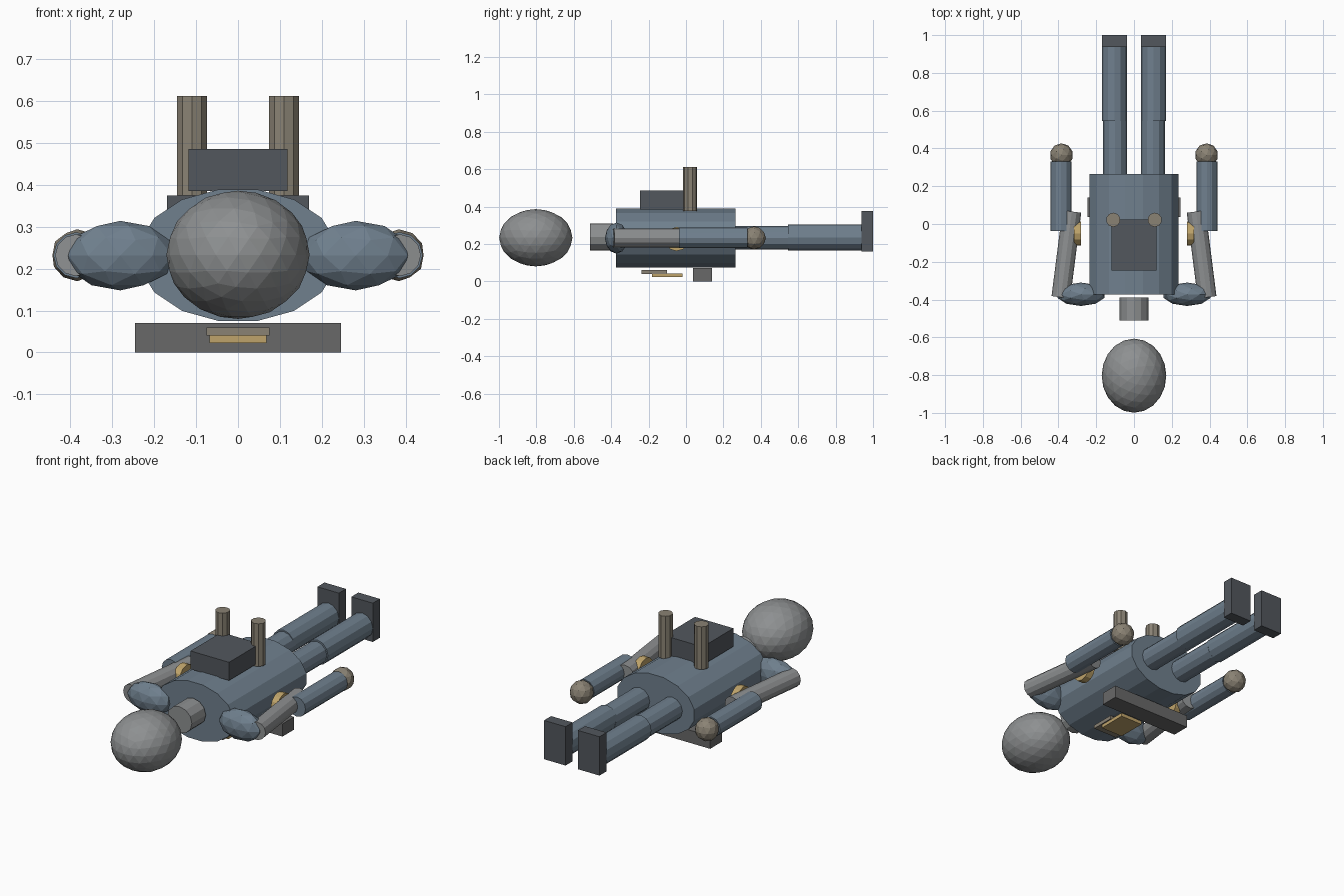
import bpy, bmesh
from math import pi
from mathutils import Vector, Matrix

if "Cube" in bpy.data.objects:
    bpy.data.objects.remove(bpy.data.objects["Cube"])


def material(name, rgb):
    m = bpy.data.materials.new(name)
    m.diffuse_color = (*rgb, 1)
    m.use_nodes = True
    m.node_tree.nodes["Principled BSDF"].inputs["Base Color"].default_value = m.diffuse_color
    return m


BLUE = material("blue_grey", (0.16, 0.215, 0.27))
DARK = material("dark_grey", (0.085, 0.095, 0.11))
BELT = material("belt_grey", (0.14, 0.14, 0.14))
GREY = material("mid_grey", (0.27, 0.28, 0.285))
BROWN = material("brown_grey", (0.255, 0.225, 0.175))
GOLD = material("gold", (0.52, 0.37, 0.145))


def finish(name, bm, mat):
    mesh = bpy.data.meshes.new(name)
    bm.to_mesh(mesh)
    bm.free()
    mesh.materials.append(mat)
    ob = bpy.data.objects.new(name, mesh)
    bpy.context.collection.objects.link(ob)
    return ob


def box(name, lo, hi, mat):
    lo, hi = Vector(lo), Vector(hi)
    bm = bmesh.new()
    bmesh.ops.create_cube(bm, size=1, matrix=Matrix.Translation((lo + hi) / 2)
                          @ Matrix.Diagonal((*(hi - lo), 1)))
    return finish(name, bm, mat)


def ball(name, centre, radii, mat, level=2):
    bm = bmesh.new()
    bmesh.ops.create_icosphere(bm, subdivisions=level, radius=1,
                               matrix=Matrix.Translation(centre) @ Matrix.Diagonal((*radii, 1)))
    return finish(name, bm, mat)


def tube(name, a, b, rx, ry, mat, sides=12, turn=0):
    # cylinder between two points, with an oval section
    a, b = Vector(a), Vector(b)
    d = b - a
    if abs(d.y) > abs(d.x) and abs(d.y) > abs(d.z):
        # keep the section's first axis level
        y = d.normalized()
        x = y.cross(Vector((0, 0, 1))).normalized()
        rot = Matrix((x, y.cross(x), y)).transposed().to_4x4()
    else:
        rot = d.to_track_quat('Z', 'Y').to_matrix().to_4x4()
    bm = bmesh.new()
    bmesh.ops.create_cone(bm, cap_ends=True, segments=sides, radius1=1, radius2=1, depth=d.length,
                          matrix=Matrix.Translation((a + b) / 2) @ rot
                          @ Matrix.Diagonal((rx, ry, 1, 1)) @ Matrix.Rotation(turn, 4, 'Z'))
    return finish(name, bm, mat)


Z = 0.232

# head, neck and torso
ball("head", (0, -0.803, 0.233), (0.171, 0.196, 0.153), GREY, 3)
tube("neck", (0, -0.512, 0.237), (0, -0.39, 0.237), 0.076, 0.073, GREY)
tube("torso", (0, -0.373, Z), (0, 0.264, Z), 0.24, 0.16, BLUE, 16, pi / 16)

# chest pack, belt and back plates
box("chest_pack", (-0.118, -0.247, 0.385), (0.118, 0.023, 0.486), DARK)
box("belt", (-0.246, 0.038, 0), (0.246, 0.14, 0.07), BELT)
box("gold_plate", (-0.068, -0.183, 0.022), (0.068, -0.02, 0.042), GOLD)
box("small_plate", (-0.075, -0.237, 0.04), (0.075, -0.102, 0.06), BROWN)

# paired parts
for side, s in (("left", -1), ("right", 1)):
    tube(side + "_pillar", (s * 0.11, 0.022, 0.375), (s * 0.11, 0.022, 0.612), 0.038, 0.038, BROWN, 10)
    ball(side + "_shoulder", (s * 0.281, -0.372, 0.231), (0.131, 0.062, 0.083), BLUE)
    tube(side + "_upper_arm", (s * 0.387, -0.388, Z), (s * 0.329, 0.066, Z), 0.05, 0.05, GREY)
    tube(side + "_elbow_disc", (s * 0.28, -0.05, 0.226), (s * 0.318, -0.05, 0.226), 0.064, 0.064, GOLD)
    tube(side + "_forearm", (s * 0.386, -0.038, Z), (s * 0.386, 0.33, Z), 0.055, 0.055, BLUE)
    ball(side + "_hand", (s * 0.384, 0.365, Z), (0.062,) * 3, BROWN)
    tube(side + "_thigh", (s * 0.1, 0.22, Z), (s * 0.1, 0.56, Z), 0.063, 0.063, BLUE)
    tube(side + "_shin", (s * 0.104, 0.545, 0.235), (s * 0.104, 0.94, 0.235), 0.066, 0.069, BLUE)
    xs = sorted((s * 0.038, s * 0.17))
    box(side + "_boot", (xs[0], 0.938, 0.16), (xs[1], 1.0, 0.375), DARK)
